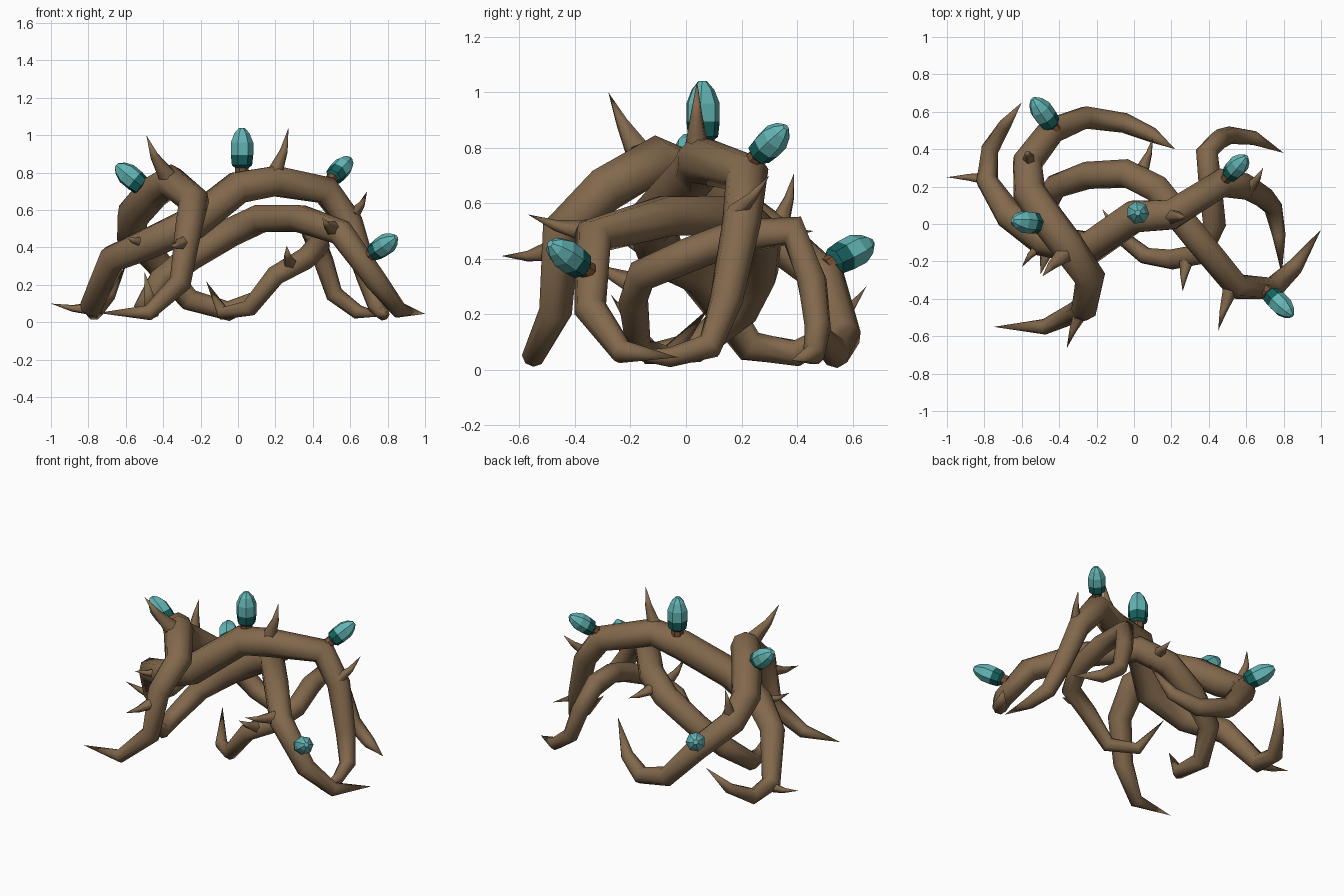
import bpy, bmesh, math
from mathutils import Vector


def material(name, rgb):
    m = bpy.data.materials.new(name)
    m.diffuse_color = (*rgb, 1)
    return m


BARK = material("bark brown", (0.225, 0.14, 0.073))
STEM = material("stem rust", (0.19, 0.08, 0.035))
CUP = material("dark teal", (0.008, 0.115, 0.105))
PETAL = material("light teal", (0.125, 0.46, 0.46))


def tube(name, path, sides, mats, smooth=True, rows=None):
    """Skin a list of (x, y, z, radius) with rings; radius 0 closes to a point."""
    pts = [Vector(p[:3]) for p in path]
    bm = bmesh.new()
    rings, normal = [], None
    for i, p in enumerate(pts):
        t = pts[min(i + 1, len(pts) - 1)] - p if i == 0 else p - pts[i - 1]
        t = t.normalized()
        if 0 < i < len(pts) - 1:
            t = (t + (pts[i + 1] - p).normalized()).normalized()
        if normal is None:
            normal = t.orthogonal()
        normal = (normal - t * normal.dot(t)).normalized()
        side = t.cross(normal)
        r = path[i][3]
        if r == 0:
            rings.append([bm.verts.new(p)])
            continue
        rings.append([bm.verts.new(p + r * (normal * math.cos(a) + side * math.sin(a)))
                      for a in (2 * math.pi * k / sides for k in range(sides))])
    for j, (a, b) in enumerate(zip(rings, rings[1:])):
        for k in range(sides):
            n = (k + 1) % sides
            quad = [a[k % len(a)], a[n % len(a)], b[n % len(b)], b[k % len(b)]]
            f = bm.faces.new(list(dict.fromkeys(quad)))
            f.material_index = rows[j] if rows else 0
            f.smooth = smooth
    for ring, row in ((rings[0], 0), (rings[-1], -1)):
        if len(ring) > 2:
            f = bm.faces.new(ring)
            f.material_index = rows[row] if rows else 0
    bmesh.ops.recalc_face_normals(bm, faces=bm.faces[:])
    me = bpy.data.meshes.new(name)
    bm.to_mesh(me)
    bm.free()
    for m in mats:
        me.materials.append(m)
    ob = bpy.data.objects.new(name, me)
    bpy.context.collection.objects.link(ob)
    return ob


# Four winding roots, each tapering to a point at both ends
tube("arch_root", [
    (-.60, .65, .30, 0), (-.69, .53, .14, .034), (-.77, .40, .06, .05),
    (-.785, .23, .085, .06), (-.67, .05, .34, .077), (-.48, -.09, .42, .087),
    (-.24, -.13, .53, .094), (0, .04, .72, .092), (.2, .05, .755, .087),
    (.47, .22, .705, .08), (.60, .20, .53, .07), (.69, .145, .25, .06),
    (.745, .085, .085, .05), (.775, -.06, .045, .036), (.79, -.27, .055, 0)], 8, [BARK])
tube("left_root", [
    (-.75, -.55, .05, 0), (-.48, -.55, .05, .042), (-.31, -.47, .21, .06),
    (-.265, -.45, .50, .072), (-.235, -.29, .65, .084), (-.36, -.11, .755, .09),
    (-.46, .02, .69, .092), (-.56, .17, .575, .09), (-.57, .33, .47, .083),
    (-.44, .5, .33, .074), (-.26, .57, .12, .062), (-.05, .54, .06, .054),
    (.10, .475, .13, .04), (.22, .40, .32, 0)], 8, [BARK])
tube("middle_root", [
    (-.50, -.27, .27, 0), (-.46, -.13, .06, .044), (-.50, .03, .08, .057),
    (-.42, .20, .22, .067), (-.25, .26, .35, .074), (-.04, .27, .48, .079),
    (.12, .19, .555, .079), (.33, -.07, .555, .077), (.55, -.335, .48, .072),
    (.74, -.345, .22, .06), (.86, -.23, .065, .045), (1.0, -.03, .045, 0)], 8, [BARK])
tube("right_root", [
    (-.17, .08, .22, 0), (-.08, -.06, .05, .038), (.06, -.17, .075, .047),
    (.20, -.19, .25, .054), (.36, -.16, .34, .059), (.43, .0, .41, .062),
    (.41, .18, .48, .062), (.39, .385, .50, .06), (.46, .455, .32, .054),
    (.515, .475, .15, .048), (.64, .46, .055, .04), (.80, .38, .035, 0)], 8, [BARK])

# Thorns: base, tip, base radius; each is slightly bent and hollowed
thorns = [
    ((.20, .04, .80), (.27, .04, 1.04), .045),
    ((.61, .18, .57), (.69, .30, .70), .038),
    ((-.38, -.17, .79), (-.49, -.28, 1.0), .05),
    ((-.56, .34, .53), (-.56, .39, .71), .038),
    ((-.29, -.48, .43), (-.36, -.665, .41), .04),
    ((-.77, .24, .07), (-1.0, .25, .10), .038),
    ((.05, .30, .51), (.10, .46, .50), .036),
    ((.28, -.19, .31), (.26, -.36, .41), .042),
    ((.51, -.36, .50), (.45, -.57, .56), .042),
    ((-.50, -.11, .43), (-.60, -.23, .46), .036),
]
for i, (base, tip, r) in enumerate(thorns):
    b, t = Vector(base), Vector(tip)
    mid = b.lerp(t, .5)
    out = (t - b).cross(Vector((t.y, -t.x, .3))).normalized() * .012
    tube(f"thorn_{i + 1}", [(*b, r), (*(mid + out), r * .5), (*t, 0)], 5, [BARK])

# Buds: rust stem, dark cup and light petals
profile = [(0, .6), (.14, .6), (.2, .9), (.42, 1.0), (.68, 1.0), (.88, .68), (1, .25)]
buds = [
    ((.02, .06, .79), (.02, .06, 1.04), .062),
    ((.49, .24, .755), (.60, .36, .875), .054),
    ((.70, -.35, .355), (.845, -.49, .455), .056),
    ((-.48, .0, .70), (-.65, .02, .84), .06),
    ((-.42, .50, .37), (-.54, .67, .46), .06),
]
for i, (base, tip, r) in enumerate(buds):
    b, t = Vector(base), Vector(tip)
    tube(f"bud_{i + 1}", [(*b.lerp(t, u), r * w) for u, w in profile], 7,
         [STEM, CUP, PETAL], smooth=False, rows=[0, 1, 1, 2, 2, 2])
